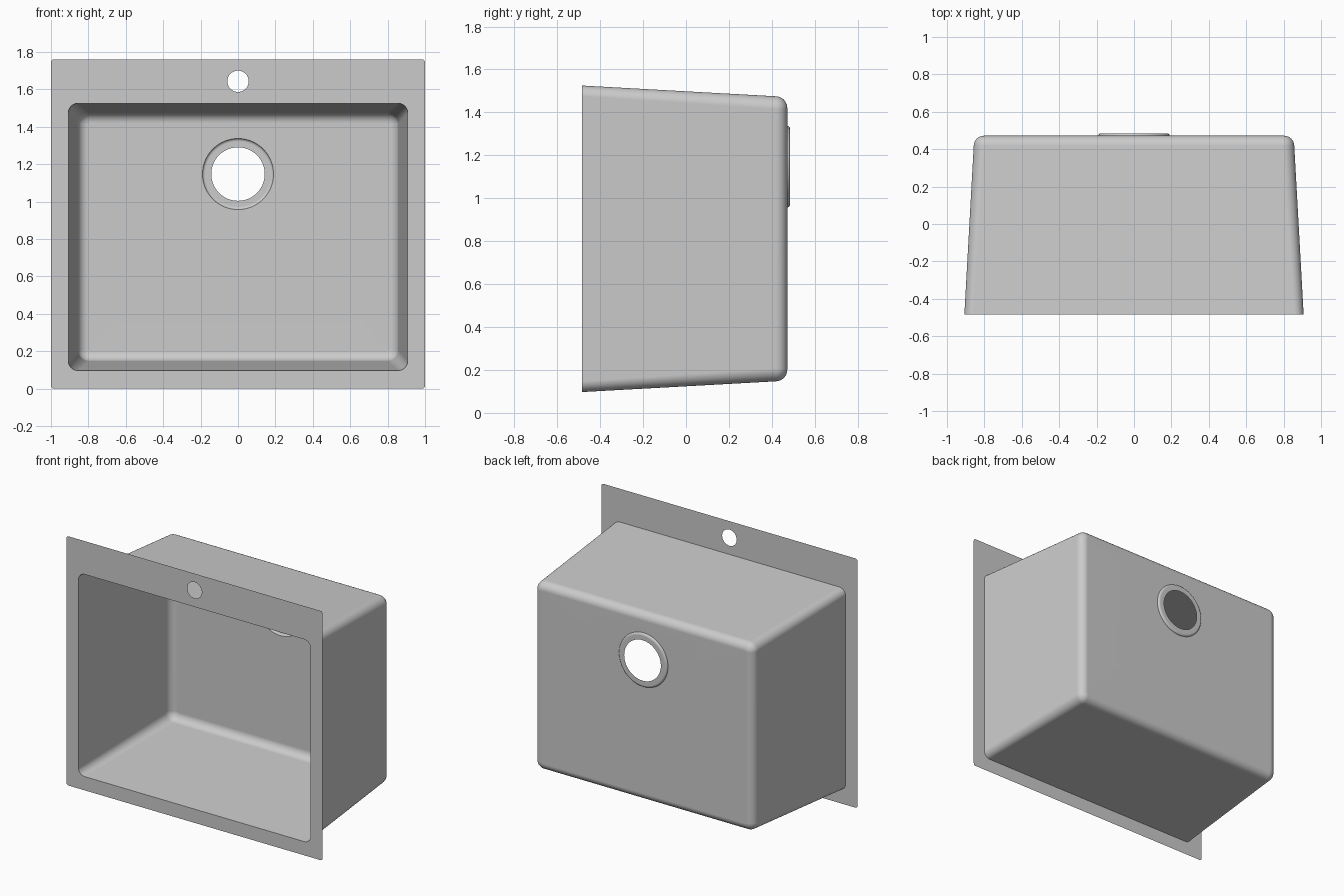
import bpy, bmesh
from math import sin, cos, pi, radians

cube = bpy.data.objects.get("Cube")
if cube:
    bpy.data.objects.remove(cube, do_unlink=True)

steel = bpy.data.materials.new("brushed_grey_steel")
steel.use_nodes = True
grey = (0.6, 0.6, 0.6, 1)
steel.diffuse_color = grey
steel.node_tree.nodes["Principled BSDF"].inputs["Base Color"].default_value = grey

RIM_Y, FLOOR_Y, COLLAR_Y = -0.485, 0.472, 0.485
BOWL_Z, DRAIN_Z, TAP_Z = 0.811, 1.147, 1.643
DRAIN_R = 0.19


def rounded_rect(bm, hw, hh, r, y, cz, steps=8):
    """Ring of vertices, counter-clockwise seen from the front."""
    ring = []
    for q, (sx, sz) in enumerate([(1, 1), (-1, 1), (-1, -1), (1, -1)]):
        for i in range(steps + 1):
            a = (q + i / steps) * pi / 2
            ring.append(bm.verts.new((sx * (hw - r) + r * cos(a), y,
                                      cz + sz * (hh - r) + r * sin(a))))
    return ring


def circle(bm, r, y, cz, n=64):
    return [bm.verts.new((r * cos(2 * pi * i / n), y, cz + r * sin(2 * pi * i / n)))
            for i in range(n)]


def ring_edges(bm, ring):
    pairs = zip(ring, ring[1:] + ring[:1])
    return [bm.edges.get(p) or bm.edges.new(p) for p in pairs]


def loft(bm, rings):
    for a, b in zip(rings, rings[1:]):
        for i in range(len(a)):
            j = (i + 1) % len(a)
            bm.faces.new((a[i], a[j], b[j], b[i]))


def fill_between(bm, *rings):
    """Flat sheet inside the first ring, with the other rings as holes."""
    edges = [e for r in rings for e in ring_edges(bm, r)]
    made = bmesh.ops.triangle_fill(bm, use_beauty=True, use_dissolve=False,
                                   edges=edges, normal=(0, -1, 0))
    for f in made["geom"]:
        if isinstance(f, bmesh.types.BMFace):
            f.normal_update()
            if f.normal.y > 0:
                f.normal_flip()


def finish(bm, name):
    mesh = bpy.data.meshes.new(name)
    bm.to_mesh(mesh)
    bm.free()
    mesh.materials.append(steel)
    ob = bpy.data.objects.new(name, mesh)
    bpy.context.collection.objects.link(ob)
    bpy.ops.object.select_all(action='DESELECT')
    ob.select_set(True)
    bpy.context.view_layer.objects.active = ob
    bpy.ops.object.shade_smooth_by_angle(angle=radians(35))
    mod = ob.modifiers.new("flat_face_normals", 'WEIGHTED_NORMAL')
    mod.keep_sharp = True


# Thin mounting flange with bowl opening and tap hole
bm = bmesh.new()
fill_between(bm,
             rounded_rect(bm, 1.0, 0.88, 0.015, RIM_Y, 0.88),
             rounded_rect(bm, 0.907, 0.714, 0.05, RIM_Y, BOWL_Z),
             circle(bm, 0.057, RIM_Y, TAP_Z, 48))
finish(bm, "flange")

# Tapered bowl with filleted floor and drain opening
bm = bmesh.new()
fillet, taper = 0.055, 0.05
rings = [rounded_rect(bm, 0.907, 0.714, 0.05, RIM_Y, BOWL_Z)]
for k in range(9):
    a = k / 8 * pi / 2
    inset = fillet * (1 - cos(a))
    rings.append(rounded_rect(bm, 0.907 - taper - inset, 0.714 - taper - inset,
                              0.06 - inset, FLOOR_Y - fillet * (1 - sin(a)), BOWL_Z))
loft(bm, rings)
fill_between(bm, rings[-1], circle(bm, DRAIN_R, FLOOR_Y, DRAIN_Z))
finish(bm, "bowl")

# Shallow recessed collar around the open drain
bm = bmesh.new()
depth = COLLAR_Y - FLOOR_Y
rings = []
for k in range(7):
    a = k / 6 * pi / 2
    rings.append(circle(bm, DRAIN_R - 0.016 * (1 - cos(a)),
                        FLOOR_Y + depth * sin(a), DRAIN_Z))
rings.append(circle(bm, 0.143, COLLAR_Y, DRAIN_Z))
loft(bm, rings)
finish(bm, "drain_collar")
